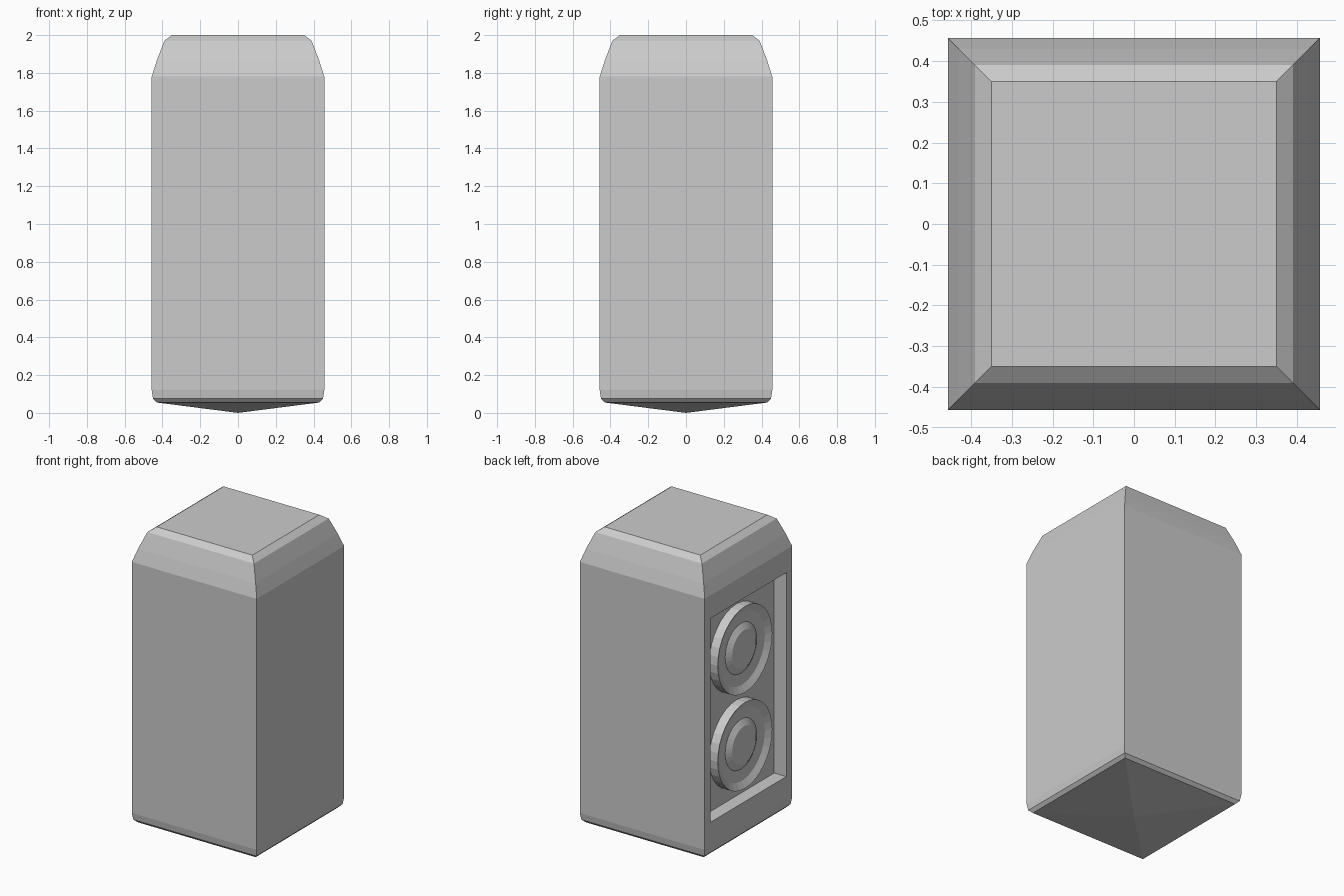
import bpy, bmesh
from math import cos, sin, pi

if "Cube" in bpy.data.objects:
    bpy.data.objects.remove(bpy.data.objects["Cube"])


def lathe(name, profile, sides, turn=0.0):
    """Stack rings of (radius, height) around z; radius 0 makes a tip."""
    bm = bmesh.new()
    rings = []
    for r, z in profile:
        if r == 0:
            rings.append([bm.verts.new((0, 0, z))] * sides)
        else:
            rings.append([bm.verts.new((r * cos(turn + 2 * pi * i / sides),
                                        r * sin(turn + 2 * pi * i / sides), z))
                          for i in range(sides)])
    for a, b in zip(rings, rings[1:]):
        for i in range(sides):
            j = (i + 1) % sides
            bm.faces.new(list(dict.fromkeys((a[i], a[j], b[j], b[i]))))
    if profile[0][0]:
        bm.faces.new(rings[0][::-1])
    if profile[-1][0]:
        bm.faces.new(rings[-1])
    bmesh.ops.recalc_face_normals(bm, faces=bm.faces)
    mesh = bpy.data.meshes.new(name)
    bm.to_mesh(mesh)
    bm.free()
    obj = bpy.data.objects.new(name, mesh)
    bpy.context.collection.objects.link(obj)
    return obj


# Cabinet: square rings with rounded top and a shallow pointed underside
half_profile = [(0, 0), (0.43, 0.055), (0.45, 0.075), (0.457, 0.12),
                (0.457, 1.78), (0.43, 1.865), (0.39, 1.97), (0.35, 2.0)]
cabinet = lathe("speaker_cabinet",
                [(h * 2 ** 0.5, z) for h, z in half_profile], 4, pi / 4)

# Recess in the left side
floor_x = -0.369
bpy.ops.mesh.primitive_cube_add(size=1, location=(floor_x - 0.15, 0, 0.954))
cutter = bpy.context.object
cutter.name = "recess_cutter"
cutter.scale = (0.3, 0.79, 1.348)
cutter.hide_render = True
cutter.hide_set(True)
cut = cabinet.modifiers.new("recess", 'BOOLEAN')
cut.operation = 'DIFFERENCE'
cut.solver = 'EXACT'
cut.object = cutter

# Two drivers: raised rim, sunken cone, raised dust cap
driver_profile = [(0.285, -0.01), (0.285, 0.063), (0.24, 0.04),
                  (0.165, 0.033), (0.125, 0.056), (0, 0.06)]
for name, z in (("upper_driver", 1.265), ("lower_driver", 0.63)):
    driver = lathe(name, driver_profile, 32)
    driver.rotation_euler = (0, -pi / 2, 0)
    driver.location = (floor_x, 0, z)
